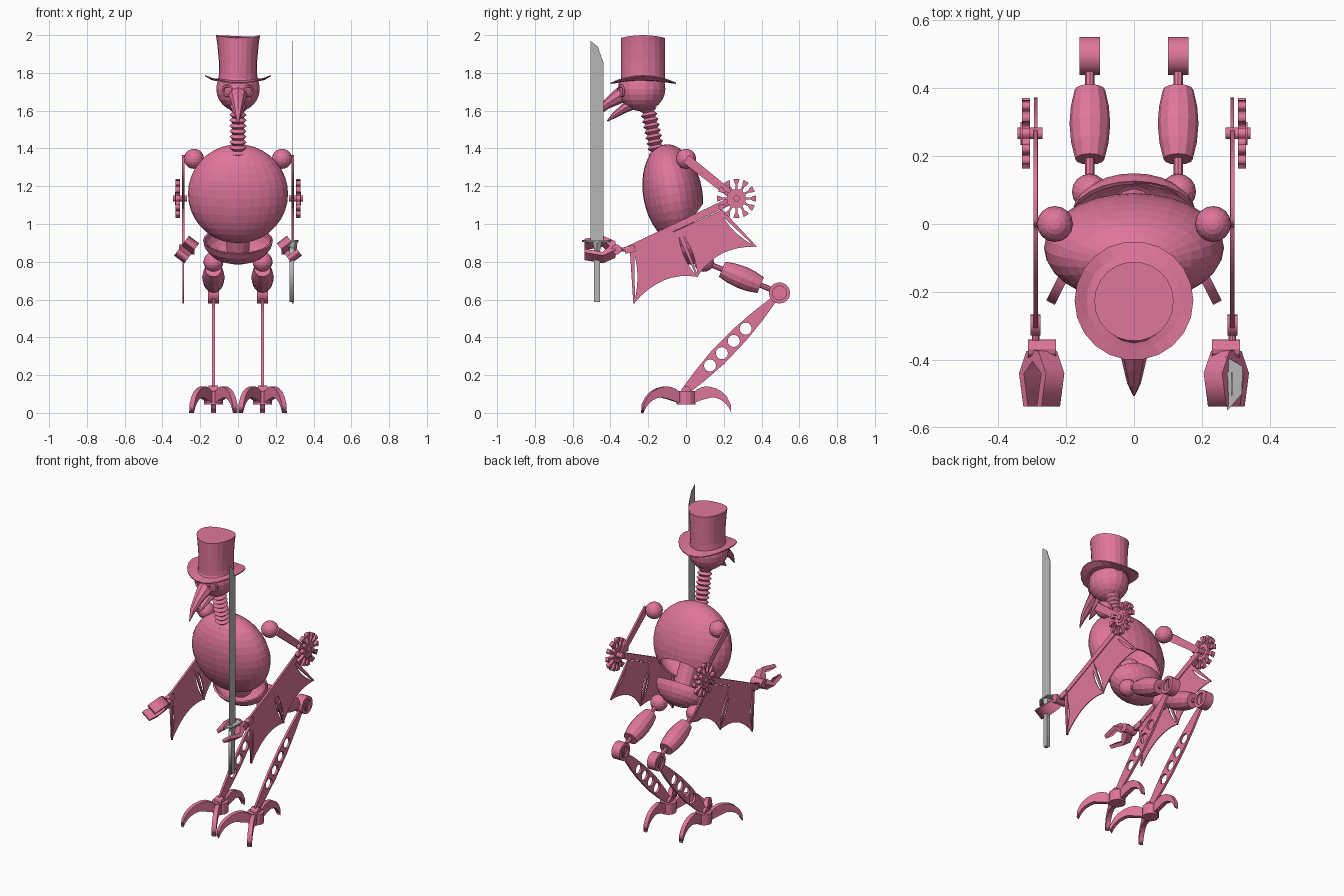
import bpy, bmesh, math
from mathutils import Vector, Matrix

if "Cube" in bpy.data.objects:
    bpy.data.objects.remove(bpy.data.objects["Cube"])

def material(name, rgb):
    m = bpy.data.materials.new(name)
    m.diffuse_color = (*rgb, 1)
    m.use_nodes = True
    m.node_tree.nodes["Principled BSDF"].inputs["Base Color"].default_value = m.diffuse_color
    return m

PINK = material("rose pink", (0.74, 0.18, 0.33))
GREY = material("steel grey", (0.47, 0.47, 0.47))

def add(name, bm, mat=PINK):
    bmesh.ops.recalc_face_normals(bm, faces=bm.faces[:])
    me = bpy.data.meshes.new(name)
    bm.to_mesh(me)
    bm.free()
    me.materials.append(mat)
    o = bpy.data.objects.new(name, me)
    bpy.context.collection.objects.link(o)
    return o

def skin(name, rings, mat=PINK):
    """Join a list of point rings into a closed tube."""
    bm = bmesh.new()
    vs = [[bm.verts.new(p) for p in r] for r in rings]
    n = len(rings[0])
    for a, b in zip(vs, vs[1:]):
        for i in range(n):
            bm.faces.new((a[i], a[(i + 1) % n], b[(i + 1) % n], b[i]))
    bm.faces.new(vs[0])
    bm.faces.new(vs[-1])
    return add(name, bm, mat)

def spin(name, p, q, profile, n=12, mat=PINK):
    """Turned part from p to q; profile holds (fraction, radius)."""
    p, q = Vector(p), Vector(q)
    rot = (q - p).to_track_quat('Z', 'Y')
    ring = lambda t, r: [p.lerp(q, t) + rot @ Vector((r * math.cos(a), r * math.sin(a), 0))
                         for a in (2 * math.pi * i / n for i in range(n))]
    return skin(name, [ring(t, r) for t, r in profile], mat)

def rod(name, p, q, r, n=12, mat=PINK):
    return spin(name, p, q, [(0, r), (1, r)], n, mat)

def ball(name, c, r, u=16, v=10, cut=None, tilt=0):
    bm = bmesh.new()
    bmesh.ops.create_uvsphere(bm, u_segments=u, v_segments=v, radius=1)
    r = r if isinstance(r, tuple) else (r, r, r)
    M = Matrix.Translation(c) @ Matrix.Rotation(tilt, 4, 'X') @ Matrix.Diagonal((*r, 1))
    bm.transform(M)
    if cut:
        bmesh.ops.bisect_plane(bm, geom=bm.verts[:] + bm.edges[:] + bm.faces[:],
                               plane_co=cut[0], plane_no=cut[1], clear_outer=True)
    o = add(name, bm)
    if cut:
        m = o.modifiers.new("shell", 'SOLIDIFY')
        m.thickness = 0.012
    return o

def plate(name, loops, thick, origin, ax=(0, 1, 0), ay=(0, 0, 1), mat=PINK):
    """Flat plate from 2D outlines (later loops are holes)."""
    cu = bpy.data.curves.new(name, 'CURVE')
    cu.dimensions = '2D'
    cu.fill_mode = 'BOTH'
    cu.extrude = thick / 2
    for pts in loops:
        s = cu.splines.new('POLY')
        s.points.add(len(pts) - 1)
        for sp, (x, y) in zip(s.points, pts):
            sp.co = (x, y, 0, 1)
        s.use_cyclic_u = True
    tmp = bpy.data.objects.new(name + "_outline", cu)
    bpy.context.collection.objects.link(tmp)
    bpy.context.view_layer.update()
    me = bpy.data.meshes.new_from_object(tmp.evaluated_get(bpy.context.evaluated_depsgraph_get()))
    bpy.data.objects.remove(tmp)
    bm = bmesh.new()
    bm.from_mesh(me)
    bmesh.ops.remove_doubles(bm, verts=bm.verts[:], dist=1e-5)
    ax, ay = Vector(ax), Vector(ay)
    M = Matrix((ax, ay, ax.cross(ay))).transposed().to_4x4()
    bm.transform(Matrix.Translation(origin) @ M)
    return add(name, bm, mat)

def circle(cx, cy, r, n=16):
    return [(cx + r * math.cos(2 * math.pi * i / n), cy + r * math.sin(2 * math.pi * i / n)) for i in range(n)]

def bow(a, b, c, n=8):
    """Curve from a to c pulled towards b, without the end point."""
    return [tuple((1 - t) ** 2 * a[k] + 2 * t * (1 - t) * b[k] + t * t * c[k] for k in (0, 1))
            for t in (i / n for i in range(n))]

def bar(a, b, w0, w1):
    d = Vector((b[0] - a[0], b[1] - a[1])).normalized()
    n = (-d.y, d.x)
    return [(a[0] + n[0] * w0, a[1] + n[1] * w0), (b[0] + n[0] * w1, b[1] + n[1] * w1),
            (b[0] - n[0] * w1, b[1] - n[1] * w1), (a[0] - n[0] * w0, a[1] - n[1] * w0)]

# torso shell, waist, open pelvis bowl
ball("torso", (0, -0.07, 1.16), (0.265, 0.157, 0.265), 28, 18,
     ((0, 0.085, 1.10), (0, 0.81, -0.58)), math.radians(10))
rod("waist", (0, -0.05, 1.06), (0, 0.05, 0.86), 0.06)
up = Vector((0, -math.sin(math.radians(35)), math.cos(math.radians(35))))
ball("pelvis", (0, 0.02, 0.915), (0.185, 0.13, 0.13), 24, 12,
     ((0, 0.02, 0.915), up), math.radians(35))

# ribbed neck
spin("neck", (0, -0.15, 1.36), (0, -0.21, 1.65),
     [(i / 20, 0.046 if i % 2 else 0.03) for i in range(21)], 14)

# head, goggle eyes, beak
ball("head", (0, -0.235, 1.715), (0.117, 0.126, 0.118), 18, 12)
for s in (-1, 1):
    d = Vector((s * 0.5, -0.85, -0.1)).normalized()
    bpy.ops.mesh.primitive_torus_add(major_radius=0.027, minor_radius=0.008, major_segments=14, minor_segments=6,
                                     location=(s * 0.055, -0.342, 1.705), rotation=d.to_track_quat('Z', 'Y').to_euler())
    bpy.context.object.name = "eye_ring"
    bpy.context.object.data.materials.append(PINK)

def beak(name, sections):
    dirn = Vector((0, -0.5, 0.85)).normalized()
    skin(name, [[Vector((w * math.cos(a), y, z)) + dirn * h * math.sin(a)
                 for a in (math.pi / 2 + math.pi * i / 4 for i in range(8))] for y, z, w, h in sections])
beak("upper_beak", [(-0.27, 1.70, 0.075, 0.06), (-0.35, 1.68, 0.048, 0.042), (-0.42, 1.635, 0.032, 0.026),
                    (-0.47, 1.59, 0.02, 0.018), (-0.505, 1.53, 0.003, 0.004)])
beak("lower_beak", [(-0.26, 1.65, 0.055, 0.035), (-0.33, 1.61, 0.035, 0.024),
                    (-0.38, 1.575, 0.02, 0.015), (-0.417, 1.545, 0.003, 0.004)])

# top hat with waisted crown and brim curled up at the sides
N = 22
ang = [2 * math.pi * i / N for i in range(N)]
skin("hat_crown", [[(rx * math.cos(a), -0.228 + 0.117 * math.sin(a), z + lift * math.cos(a) ** 2) for a in ang]
                   for rx, z, lift in ((0.108, 1.745, 0), (0.1, 1.80, 0), (0.102, 1.87, 0), (0.11, 1.95, 0.005),
                                       (0.117, 1.985, 0.015))])
skin("hat_brim", [[(r * math.cos(a), -0.226 + r * math.sin(a), z + c * math.cos(2 * a)) for a in ang]
                  for r, z, c in ((0.09, 1.757, 0), (0.14, 1.754, 0.008), (0.175, 1.762, 0.021),
                                  (0.175, 1.768, 0.021), (0.14, 1.763, 0.008), (0.09, 1.768, 0))])

# spoked gear outline with flared teeth
gear = []
for i in range(12):
    for da, r in ((-0.13, 0.05), (-0.07, 0.075), (-0.15, 0.09), (-0.15, 0.105),
                  (0.15, 0.105), (0.15, 0.09), (0.07, 0.075), (0.13, 0.05)):
        a = 2 * math.pi * i / 12 + da
        gear.append((r * math.cos(a), r * math.sin(a)))

# wing bones (root, tip) in side view and claw toe outline
BONES = [((-0.285, 0.87), (-0.275, 0.58)), ((-0.04, 0.97), (0.06, 0.72)), ((0.18, 1.07), (0.37, 0.88))]
TOE = (bow((0.03, 0.10), (0.07, 0.145), (0.12, 0.14), 3) + bow((0.12, 0.14), (0.23, 0.125), (0.247, 0), 5)
       + bow((0.24, 0), (0.21, 0.075), (0.14, 0.083), 5) + [(0.14, 0.083), (0.09, 0.07), (0.03, 0.05)])

for s in (-1, 1):
    side = "right_" if s > 0 else "left_"
    X = s * 0.29
    # arm bars, shoulder ball, elbow gear
    ball(side + "shoulder", (s * 0.233, 0, 1.345), 0.053)
    plate(side + "upper_arm", [bar((0, 1.345), (0.265, 1.135), 0.025, 0.02)], 0.012, (X, 0, 0))
    plate(side + "forearm", [bar((0.265, 1.135), (-0.3, 0.87), 0.02, 0.016)], 0.013, (X, 0, 0))
    plate(side + "elbow_gear", [gear, circle(0, 0, 0.028)], 0.024, (s * 0.318, 0.267, 1.135))
    rod(side + "elbow_axle", (s * 0.27, 0.267, 1.135), (s * 0.343, 0.267, 1.135), 0.017)
    rod(side + "elbow_hub", (s * 0.312, 0.267, 1.135), (s * 0.334, 0.267, 1.135), 0.034)
    # bat wing
    for a, b in BONES:
        plate(side + "wing_bone", [bar(a, b, 0.013, 0.004)], 0.01, (X, 0, 0))
    for (a, b), (c, d) in zip(BONES, BONES[1:]):
        mid = ((b[0] + d[0]) / 2, (b[1] + d[1]) / 2)
        top = ((a[0] + c[0]) / 2, (a[1] + c[1]) / 2)
        sag = (mid[0] * 0.62 + top[0] * 0.38, mid[1] * 0.62 + top[1] * 0.38)
        inl = ((a[0] + b[0]) / 2 + 0.045, (a[1] + b[1]) / 2 + 0.02)
        inr = ((c[0] + d[0]) / 2 - 0.045, (c[1] + d[1]) / 2 - 0.02)
        plate(side + "wing_membrane", [bow(a, inl, b) + bow(b, sag, d) + bow(d, inr, c) + [c]], 0.005, (X, 0, 0))
    # wrist and two-jaw gripper
    plate(side + "wrist_block", [bar((-0.27, 0.872), (-0.325, 0.86), 0.018, 0.018)], 0.03, (X, 0, 0))
    rod(side + "wrist_pin", (X, -0.31, 0.865), (X, -0.37, 0.865), 0.011, 8)
    rod(side + "wrist_joint", (s * 0.23, -0.368, 0.865), (s * 0.313, -0.368, 0.865), 0.027)
    u = Vector((-s * 0.6, 0, 0.8))
    for k in (-1, 1):
        jaw = [(-0.37, 0), (-0.375, 0.03), (-0.44, 0.066), (-0.537, 0.045),
               (-0.537, 0.022), (-0.44, 0.042), (-0.405, 0)]
        plate(side + "gripper_jaw", [[(y, k * h) for y, h in jaw]], 0.068, (s * 0.272, 0, 0.865), (0, 1, 0), u)
    # leg: hip, barrel thigh, knee drum, pierced shin
    H, K = Vector((s * 0.13, 0.095, 0.80)), Vector((s * 0.13, 0.495, 0.635))
    L = s * 0.13
    ball(side + "hip", H, 0.053)
    rod(side + "thigh_rod", H, K, 0.014, 8)
    spin(side + "thigh", H, K, [(0.24, 0.043), (0.36, 0.055), (0.5, 0.06), (0.63, 0.056), (0.75, 0.045)], 12)
    plate(side + "knee_ring", [circle(0.495, 0.635, 0.056, 20), circle(0.495, 0.635, 0.037, 20)], 0.06, (L, 0, 0))
    rod(side + "knee_core", (L - 0.02, 0.495, 0.635), (L + 0.02, 0.495, 0.635), 0.038, 20)
    plate(side + "knee_bar", [bar((0.495, 0.67), (0.495, 0.60), 0.008, 0.008)], 0.05, (L, 0, 0))
    foot, knee = Vector((0, 0.12)), Vector((0.475, 0.61))
    d = (knee - foot).normalized()
    n = Vector((-d.y, d.x))
    edge = [(0, 0.022), (0.15, 0.036), (0.35, 0.048), (0.6, 0.046), (0.8, 0.034), (1, 0.014)]
    shin = [tuple(foot.lerp(knee, t) + n * w) for t, w in edge]
    shin += [tuple(foot.lerp(knee, t) - n * w) for t, w in reversed(edge)]
    holes = [circle(y, z, 0.032) for y, z in ((0.316, 0.446), (0.253, 0.381), (0.19, 0.316), (0.127, 0.251))]
    plate(side + "shin", [shin] + holes, 0.014, (L, 0, 0))
    # foot hub and three claws
    rod(side + "foot_hub", (L, 0, 0.045), (L, 0, 0.115), 0.05)
    rod(side + "ankle", (L - 0.025, 0, 0.12), (L + 0.025, 0, 0.12), 0.024)
    for dx, dy in ((0, 1), (0.5, -1), (-0.5, -1)):
        ax = Vector((dx, dy, 0)).normalized()
        k = 1.08 if dx else 1
        plate(side + "claw", [[(x * k, z) for x, z in TOE]], 0.028, (L, 0, 0), ax)

# sword held in the right gripper
SX = 0.288
plate("sword_blade", [[(-0.437, 0.91), (-0.437, 1.855), (-0.468, 1.94), (-0.505, 1.97), (-0.505, 0.91)]],
      0.003, (SX, 0, 0), mat=GREY)
plate("sword_guard", [[(0.27, -0.39), (0.32, -0.42), (0.318, -0.5), (0.275, -0.55), (0.262, -0.47)]],
      0.008, (0, 0, 0.91), (1, 0, 0), (0, 1, 0), GREY)
spin("sword_collar", (SX, -0.47, 0.86), (SX, -0.47, 0.915), [(0, 0.018), (1, 0.03)], 6, GREY)
plate("sword_handle", [[(-0.488, 0.587), (-0.456, 0.587), (-0.456, 0.88), (-0.488, 0.88)]],
      0.024, (SX - 0.004, 0, 0), mat=GREY)
